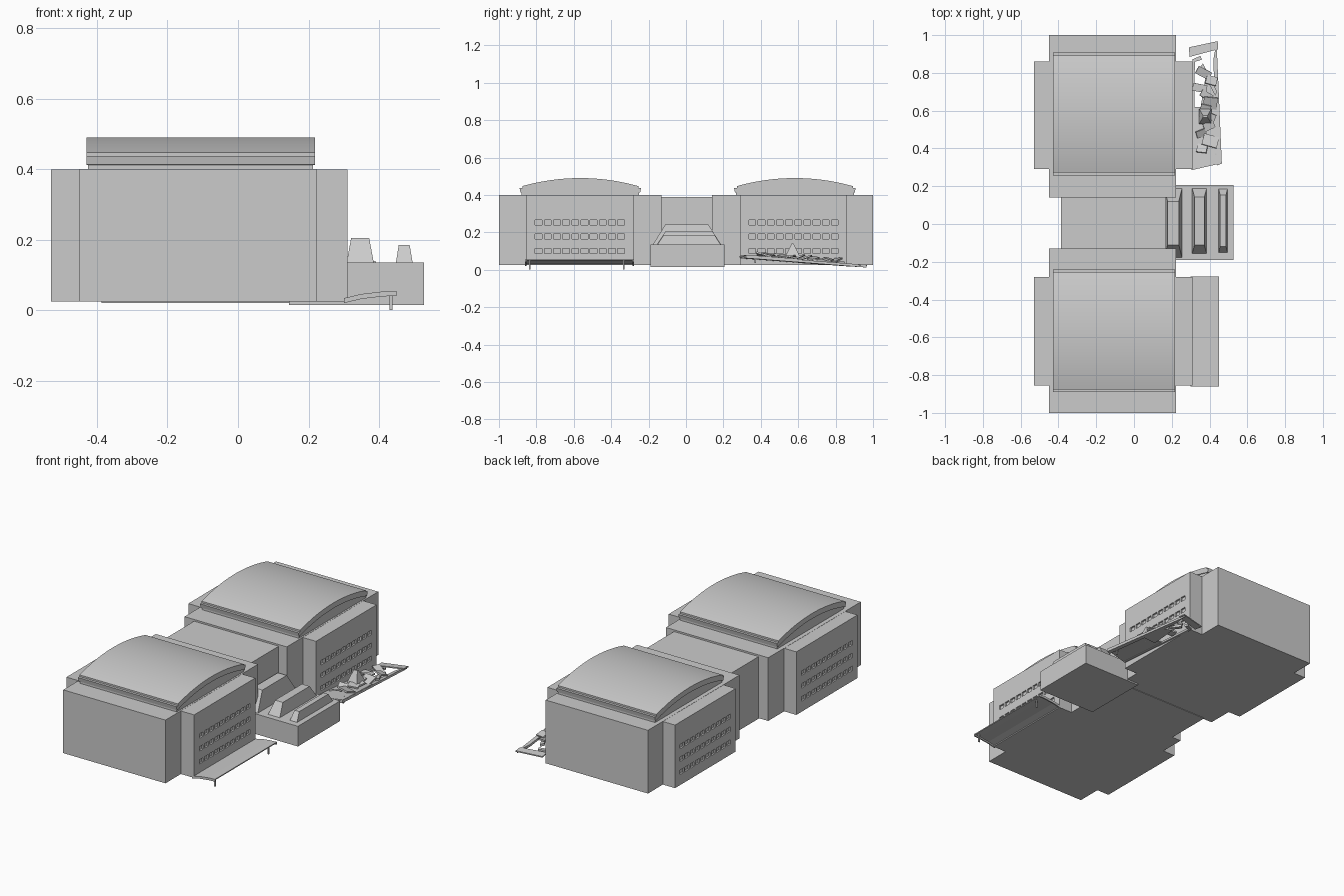
import bpy, bmesh, math, random
from mathutils import Vector

random.seed(4)
cube = bpy.data.objects.get("Cube")
if cube:
    bpy.data.objects.remove(cube, do_unlink=True)

GREY = (0.6, 0.6, 0.6, 1)
concrete = bpy.data.materials.new("concrete_grey")
concrete.use_nodes = True
concrete.diffuse_color = GREY
concrete.node_tree.nodes["Principled BSDF"].inputs["Base Color"].default_value = GREY


def finish(name, bm):
    bmesh.ops.recalc_face_normals(bm, faces=bm.faces)
    mesh = bpy.data.meshes.new(name)
    bm.to_mesh(mesh)
    bm.free()
    mesh.materials.append(concrete)
    ob = bpy.data.objects.new(name, mesh)
    bpy.context.collection.objects.link(ob)
    return ob


def add_loft(bm, bottom, top):
    """Closed solid between two matching outlines."""
    a = [bm.verts.new(p) for p in bottom]
    b = [bm.verts.new(p) for p in top]
    bm.faces.new(a[::-1])
    bm.faces.new(b)
    for i in range(len(a)):
        j = (i + 1) % len(a)
        bm.faces.new((a[i], a[j], b[j], b[i]))


def rect(x, y, z):
    return [(x[0], y[0], z), (x[1], y[0], z), (x[1], y[1], z), (x[0], y[1], z)]


def add_box(bm, x, y, z):
    add_loft(bm, rect(x, y, z[0]), rect(x, y, z[1]))


def box(name, x, y, z):
    bm = bmesh.new()
    add_box(bm, x, y, z)
    return finish(name, bm)


def frustum(name, x, y, z, dx, dy):
    bm = bmesh.new()
    add_loft(bm, rect(x, y, z[0]),
             rect((x[0] + dx, x[1] - dx), (y[0] + dy, y[1] - dy), z[1]))
    return finish(name, bm)


def prism(name, outline, x):
    bm = bmesh.new()
    add_loft(bm, [(x[0], *p) for p in outline], [(x[1], *p) for p in outline])
    return finish(name, bm)


def smooth(ob):
    bpy.ops.object.select_all(action='DESELECT')
    ob.select_set(True)
    bpy.context.view_layer.objects.active = ob
    bpy.ops.object.shade_smooth_by_angle(angle=math.radians(25))


def arc(cy, half, z_end, z_mid, n=24):
    """Shallow arch in the y-z plane."""
    rise = z_mid - z_end
    r = (half * half + rise * rise) / (2 * rise)
    a = math.asin(half / r)
    return [(cy + r * math.sin(t), z_mid - r + r * math.cos(t))
            for t in (a * (2 * i / n - 1) for i in range(n + 1))]


def hall(side, y, wing_y, roof_y):
    # Main block and projecting window wing
    box(side + "_hall", (-0.45, 0.223), y, (0.024, 0.4))
    wing = box(side + "_window_wing", (-0.53, 0.31), wing_y, (0.024, 0.399))
    mid = sum(wing_y) / 2

    # Three rows of recessed windows on both ends of the wing
    bm = bmesh.new()
    for wall in (-0.53, 0.31):
        for z in (0.1, 0.177, 0.253):
            for i in range(10):
                cy = mid + (i - 4.5) * 0.049
                add_box(bm, (wall - 0.01, wall + 0.01),
                        (cy - 0.018, cy + 0.018), (z - 0.013, z + 0.013))
    cutter = finish(side + "_window_cutter", bm)
    cutter.hide_render = True
    cutter.hide_set(True)
    cut = wing.modifiers.new("windows", 'BOOLEAN')
    cut.operation = 'DIFFERENCE'
    cut.solver = 'EXACT'
    cut.object = cutter
    bpy.context.view_layer.objects.active = wing
    bpy.ops.object.modifier_apply(modifier=cut.name)
    bpy.data.objects.remove(cutter, do_unlink=True)

    # Arched roof slab on a recessed gable
    c = roof_y
    under = arc(c, 0.315, 0.412, 0.458)
    gable = [(c - 0.315, 0.39)] + under + [(c + 0.315, 0.39)]
    smooth(prism(side + "_roof_gable", gable, (-0.425, 0.213)))
    shell = arc(c, 0.31, 0.447, 0.49)
    lip = [(c + 0.31, 0.437), (c + 0.325, 0.437), (c + 0.32, 0.413)]
    left_lip = [(2 * c - p, z) for p, z in reversed(lip)]
    smooth(prism(side + "_roof_slab", shell + lip + under[::-1] + left_lip,
                 (-0.43, 0.218)))


hall("rear", (0.14, 1.0), (0.29, 0.86), 0.582)
hall("front", (-1.0, -0.13), (-0.855, -0.28), -0.565)

# Link between the halls
box("link_block", (-0.387, 0.17), (-0.14, 0.15), (0.021, 0.39))

# Low annex with three tapered skylights
box("annex", (0.145, 0.527), (-0.19, 0.207), (0.015, 0.135))
frustum("tall_skylight", (0.16, 0.255), (-0.18, 0.19), (0.13, 0.242), 0.018, 0.07)
frustum("middle_skylight", (0.307, 0.386), (-0.16, 0.192), (0.13, 0.205), 0.014, 0.05)
frustum("small_skylight", (0.447, 0.496), (-0.155, 0.188), (0.13, 0.185), 0.009, 0.035)


# Intact entrance canopy: thin curved sheet with end ribs and posts
def canopy_profile(drop):
    top = [(0.3, 0.034), (0.35, 0.046), (0.41, 0.053), (0.45, 0.055)]
    return top + [(x, z - drop) for x, z in reversed(top)]


def canopy_part(name, y, drop):
    bm = bmesh.new()
    pts = canopy_profile(drop)
    add_loft(bm, [(x, y[0], z) for x, z in pts], [(x, y[1], z) for x, z in pts])
    return finish(name, bm)


canopy_part("canopy_sheet", (-0.86, -0.277), 0.006)
for i, y in enumerate((-0.86, -0.285)):
    canopy_part("canopy_rib_%d" % i, (y, y + 0.008), 0.014)
for i, y in enumerate((-0.835, -0.333)):
    box("canopy_post_%d" % i, (0.43, 0.438), (y - 0.004, y + 0.004), (0, 0.052))


# Collapsed canopy: everything lies on a plane that falls toward the rear
def ground_z(x, y):
    return 0.078 - 0.075 * (y - 0.28) + 0.06 * (x - 0.38)


def slab(name, corners, lift=0, thick=0.008):
    pts = [Vector((x, y, ground_z(x, y) + lift)) for x, y in corners]
    down = Vector((0, 0, thick))
    bm = bmesh.new()
    add_loft(bm, [p - down for p in pts], pts)
    return finish(name, bm)


slab("fallen_sheet_near", [(0.305, 0.285), (0.465, 0.322), (0.45, 0.62), (0.31, 0.62)])
slab("fallen_sheet_middle", [(0.35, 0.6), (0.452, 0.6), (0.44, 0.76), (0.38, 0.79)], -0.008)
slab("fallen_edge_outer", [(0.44, 0.31), (0.465, 0.32), (0.437, 0.965), (0.42, 0.87)], -0.004, 0.014)
slab("fallen_edge_inner", [(0.303, 0.29), (0.318, 0.29), (0.322, 0.87), (0.308, 0.86)], 0, 0.012)
slab("fallen_rib_rear", [(0.31, 0.855), (0.36, 0.87), (0.352, 0.89), (0.31, 0.872)], 0, 0.012)
slab("fallen_end_strip", [(0.295, 0.885), (0.445, 0.925), (0.443, 0.968), (0.29, 0.935)], -0.002, 0.007)
slab("fallen_cross_rib", [(0.35, 0.83), (0.43, 0.68), (0.44, 0.7), (0.365, 0.85)], 0.008, 0.014)
box("fallen_post", (0.43, 0.438), (0.365, 0.374), (0.035, 0.075))

# Broken plates tilted at random over the wreck
for i in range(11):
    bm = bmesh.new()
    y = 0.4 + i * 0.04
    x = random.uniform(0.345, 0.41)
    bmesh.ops.create_cube(bm, size=1)
    shard = finish("broken_plate_%d" % i, bm)
    shard.scale = (random.uniform(0.05, 0.09), random.uniform(0.03, 0.07), 0.009)
    shard.rotation_euler = (random.uniform(-0.5, 0.5), random.uniform(-0.3, 0.3),
                            random.uniform(-0.6, 0.6))
    shard.location = (x, y, ground_z(x, y) + 0.012)

# Upright fragment at the highest point of the wreck
shard = frustum("standing_fragment", (0.345, 0.41), (0.53, 0.61), (0.07, 0.14), 0.02, 0.035)
